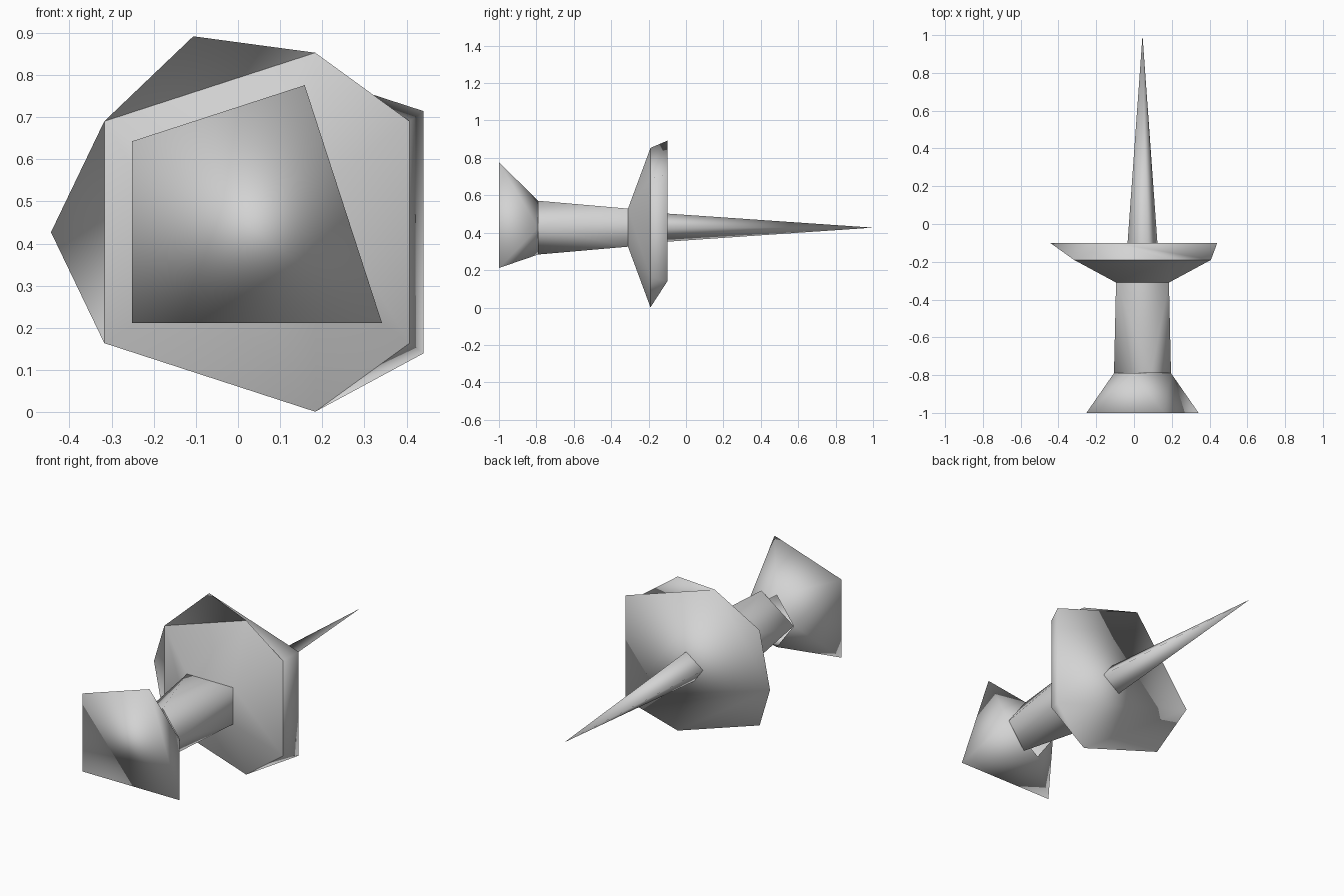
import bpy, bmesh, math

if "Cube" in bpy.data.objects:
    bpy.data.objects.remove(bpy.data.objects["Cube"])

CX, CZ = 0.045, 0.427   # axis of the pin, running along y

grey = bpy.data.materials.new("light_grey")
grey.diffuse_color = (0.65, 0.65, 0.65, 1)
grey.use_nodes = True
grey.node_tree.nodes["Principled BSDF"].inputs["Base Color"].default_value = grey.diffuse_color


def build(name, front, back, cap_front=False, cap_back=False, walk=None):
    """Join two rings (y, radius, angles in degrees) with a triangle band.
    walk spells the stitching order: a steps the front ring, b the back ring."""
    bm = bmesh.new()

    def ring(y, r, angles):
        return [bm.verts.new((CX + r * math.cos(math.radians(t)), y,
                              CZ + r * math.sin(math.radians(t)))) for t in angles]

    a, b = ring(*front), ring(*back)
    if walk is None:
        # step in order of angle, finishing one full turn
        steps = [(t, "a") for t in front[2][1:] + [front[2][0] + 360]]
        steps += [(t, "b") for t in back[2][1:] + [back[2][0] + 360]]
        walk = [s[1] for s in sorted(steps)]
    i = j = 0
    for s in walk:
        va, vb = a[i % len(a)], b[j % len(b)]
        if s == "a":
            i += 1
            bm.faces.new((va, vb, a[i % len(a)]))
        else:
            j += 1
            bm.faces.new((va, vb, b[j % len(b)]))
    if cap_front:
        bm.faces.new(a)
    if cap_back:
        bm.faces.new(b[::-1])
    bmesh.ops.remove_doubles(bm, verts=bm.verts[:], dist=1e-4)
    for f in bm.faces:
        f.smooth = True
    me = bpy.data.meshes.new(name)
    bm.to_mesh(me)
    bm.free()
    me.materials.append(grey)
    ob = bpy.data.objects.new(name, me)
    bpy.context.collection.objects.link(ob)
    return ob


# flared head with its flat end
build("head", (-1.0, 0.367, [-36, 72, 144, 216]),
      (-0.79, 0.151, [0, 108, 180, 252]), cap_front=True)

# grip between head and collar
build("grip", (-0.79, 0.151, [0, 72, 180, 288]),
      (-0.31, 0.173, [36, 144, 216, 324]))

# sloped front of the collar
hexagon = [36, 72, 144, 216, 288, 324]
build("collar_slope", (-0.31, 0.173, [36, 144, 216, 324]), (-0.19, 0.448, hexagon))

# collar rim and flat back
build("collar_rim", (-0.19, 0.448, hexagon), (-0.10, 0.489, [36, 108, 180, 324]),
      cap_back=True, walk="baabaabaab")

# needle
base = [0, 72, 180, 252]
build("needle", (-0.10, 0.079, base), (1.0, 0.0, base))
